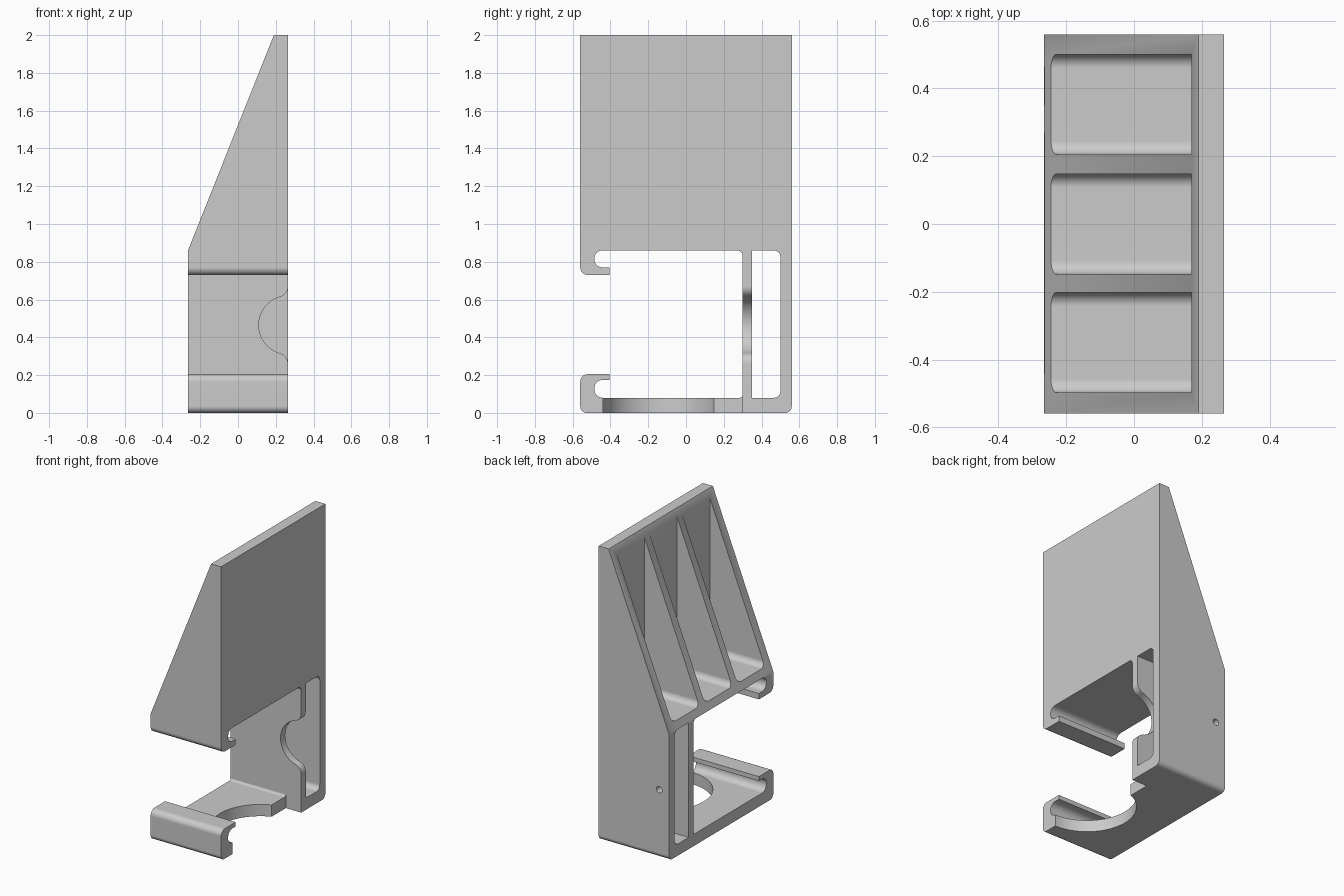
import bpy, bmesh
from math import sin, cos, pi, sqrt, atan2
from mathutils import Vector

cube = bpy.data.objects.get("Cube")
if cube:
    bpy.data.objects.remove(cube, do_unlink=True)

HALF_X, HALF_Y, TOP = 0.265, 0.56, 2.0
SHELF = 0.86      # underside of the wedge
FLOOR = 0.08

grey = bpy.data.materials.new("plain_grey")
grey.use_nodes = True
grey.diffuse_color = (0.6, 0.6, 0.6, 1)
grey.node_tree.nodes["Principled BSDF"].inputs["Base Color"].default_value = grey.diffuse_color


def rounded(corners, steps=8):
    """Outline from (a, b, radius) square corners, with filleted ones as arcs."""
    out = []
    for i, (a, b, r) in enumerate(corners):
        p = Vector((a, b))
        if not r:
            out.append(p)
            continue
        u = (Vector(corners[i - 1][:2]) - p).normalized()
        v = (Vector(corners[(i + 1) % len(corners)][:2]) - p).normalized()
        centre = p + (u + v) * r
        for k in range(steps + 1):
            t = k / steps * pi / 2
            out.append(centre - (v * cos(t) + u * sin(t)) * r)
    return out


def arc(ca, cb, r, start, end, steps=24):
    angles = [start + (end - start) * k / steps for k in range(steps + 1)]
    return [(ca + r * cos(t), cb + r * sin(t)) for t in angles]


def prism(name, outline, axis, lo, hi):
    """Extrude a 2D outline along the x, y or z axis."""
    place = {"x": lambda a, b, d: (d, a, b),
             "y": lambda a, b, d: (a, d, b),
             "z": lambda a, b, d: (a, b, d)}[axis]
    bm = bmesh.new()
    low = [bm.verts.new(place(a, b, lo)) for a, b in outline]
    high = [bm.verts.new(place(a, b, hi)) for a, b in outline]
    bm.faces.new(low)
    bm.faces.new(high)
    for i in range(len(low)):
        bm.faces.new((low[i - 1], low[i], high[i], high[i - 1]))
    bmesh.ops.recalc_face_normals(bm, faces=bm.faces)
    mesh = bpy.data.meshes.new(name)
    bm.to_mesh(mesh)
    bm.free()
    mesh.materials.append(grey)
    obj = bpy.data.objects.new(name, mesh)
    bpy.context.collection.objects.link(obj)
    return obj


# Side profile: wedge block, back column, floor and the two hooked lips
body = prism("bracket_body", rounded([
    (-HALF_Y, TOP, 0), (-HALF_Y, 0.73, 0.04),
    (-0.405, 0.73, 0), (-0.405, 0.77, 0),
    (-0.485, 0.77, 0.043), (-0.485, SHELF, 0.043),
    (0.3, SHELF, 0.03), (0.3, FLOOR, 0.015),
    (-0.485, FLOOR, 0.045), (-0.485, 0.175, 0.045),
    (-0.405, 0.175, 0), (-0.405, 0.205, 0),
    (-HALF_Y, 0.205, 0.04), (-HALF_Y, 0, 0.035),
    (HALF_Y, 0, 0.035), (HALF_Y, TOP, 0)]), "x", -HALF_X, HALF_X)

cutters = []

# Slot through the back column
cutters.append(prism("column_slot", rounded([
    (0.35, FLOOR, 0), (0.5, FLOOR, 0.035), (0.5, SHELF, 0.035), (0.35, SHELF, 0)]),
    "x", -0.4, 0.4))

# Sloped face of the wedge
cutters.append(prism("slope_cut", [
    (-0.365, 0.609), (0.29, 2.251), (-0.365, 2.251)], "y", -0.7, 0.7))

# Three pockets behind the flat plate, with rounded floors
for y in (-0.35, 0.0, 0.353):
    cutters.append(prism("wedge_pocket", rounded([
        (y - 0.148, 2.2, 0), (y - 0.148, 0.91, 0.04),
        (y + 0.148, 0.91, 0.04), (y + 0.148, 2.2, 0)]), "x", -0.5, 0.17))

# Flared round notch in the inner wall
r, flare, mid = 0.155, 0.058, 0.465
rise = sqrt((r + flare) ** 2 - flare ** 2)
lean = atan2(rise, flare)
notch = arc(HALF_X - flare, mid + rise, flare, 0, -lean, 8)
notch += arc(HALF_X, mid, r, pi - lean, pi + lean)[1:]
notch += arc(HALF_X - flare, mid - rise, flare, lean, 0, 8)[1:]
notch += [(0.4, mid - rise), (0.4, mid + rise)]
cutters.append(prism("wall_notch", notch, "y", 0.27, 0.4))

# Round notch in the floor, with a straight step up to the inner wall
r, mid, step_x = 0.305, -0.135, 0.15
end = atan2(sqrt(r * r - (HALF_X - step_x) ** 2), step_x - HALF_X)
opening = arc(HALF_X, mid, r, 1.5 * pi, end, 40)
opening += [(step_x, 0.3), (0.4, 0.3), (0.4, mid - r)]
cutters.append(prism("floor_notch", opening, "z", -0.1, 0.12))

# Small hole in the outer wall
cutters.append(prism("pin_hole", arc(-0.19, 0.465, 0.022, 0, 2 * pi)[:-1], "y", 0.45, 0.65))

# Carve the body
bpy.ops.object.select_all(action="DESELECT")
bpy.context.view_layer.objects.active = body
body.select_set(True)
for cutter in cutters:
    mod = body.modifiers.new(cutter.name, "BOOLEAN")
    mod.operation = "DIFFERENCE"
    mod.solver = "EXACT"
    mod.object = cutter
    bpy.ops.object.modifier_apply(modifier=mod.name)
    bpy.data.objects.remove(cutter, do_unlink=True)

# Smooth fillets, crisp flats
bpy.ops.object.shade_smooth_by_angle(angle=pi / 6)
weighted = body.modifiers.new("even_flats", "WEIGHTED_NORMAL")
weighted.keep_sharp = True
